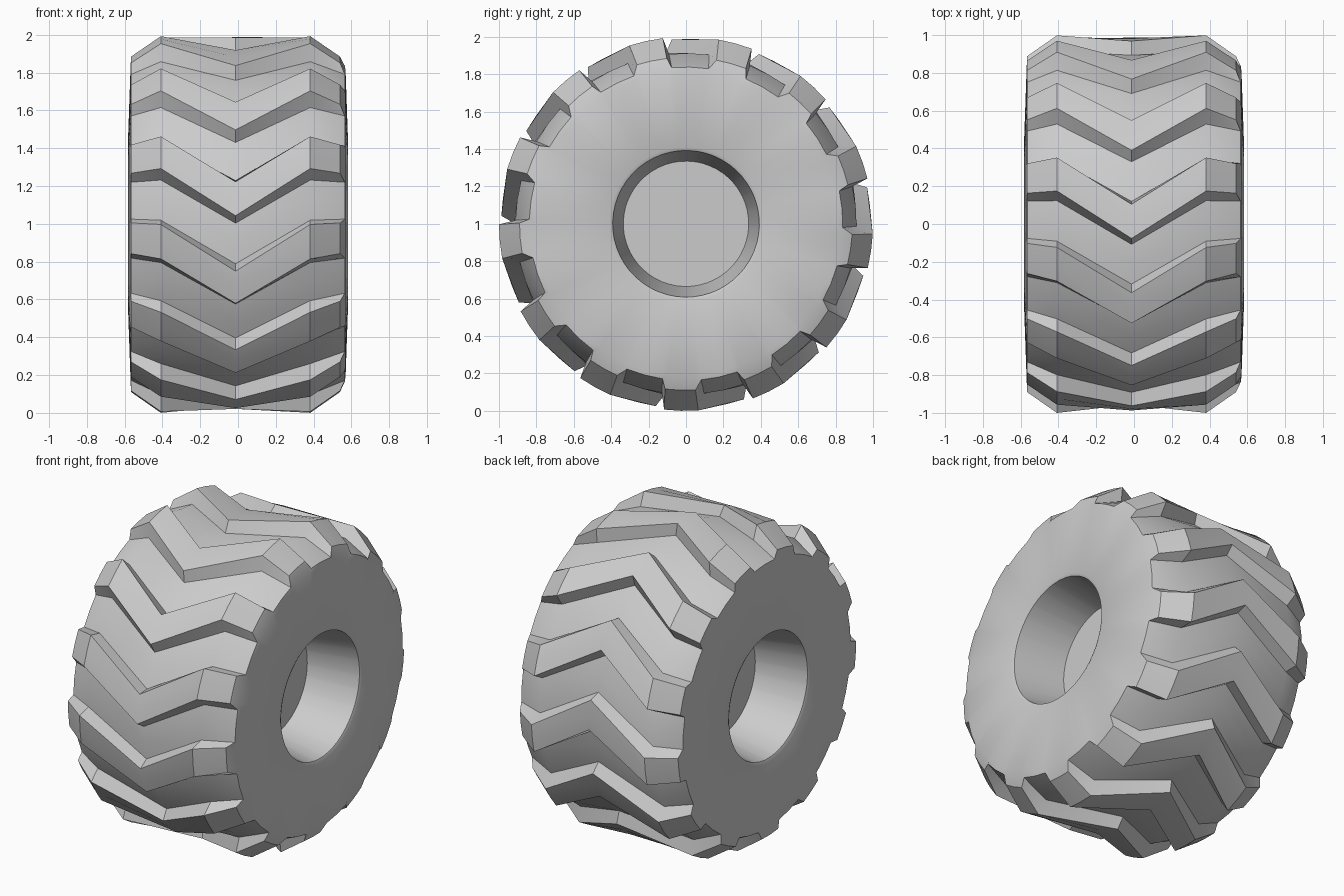
import bpy, bmesh
from math import sin, cos, radians

if "Cube" in bpy.data.objects:
    bpy.data.objects.remove(bpy.data.objects["Cube"])

LUGS = 13
PITCH = 360 / LUGS
SHIFT = -0.013                      # tread centre line is slightly off x = 0

# one tread period: (angle below the lug's leading edge, 1 = lug top / 0 = groove floor)
PERIOD = [(0, 1), (5.2, 1), (10.5, 1), (12.8, 0), (19.5, 0), (26.3, 0)]

# half cross-section: (x, groove radius, lug radius, sweep angle of the chevron)
TREAD = [(0.0, 0.920, 0.988, 13.0),
         (0.395, 0.912, 1.000, 27.5),
         (0.553, 0.838, 0.890, 28.0)]
# sidewall and hub recess: (x, radius)
SIDE = [(0.569, 0.81), (0.583, 0.41), (0.575, 0.392), (0.25, 0.335)]


def tyre_columns():
    """Columns running from the left hub floor over the tread to the right."""
    side = [(x, r, r, 28.0) for x, r in SIDE]
    right = [(x + SHIFT, a, b, s) for x, a, b, s in TREAD[1:]] + side
    left = [(-x + SHIFT, a, b, s) for x, a, b, s in TREAD[1:]]
    left += [(-x, a, b, s) for x, a, b, s in side]
    # groove floor meets the wider sidewall at the shoulder
    return left[::-1] + [(SHIFT,) + TREAD[0][1:]] + right


bm = bmesh.new()
cols = []
for x, r_floor, r_lug, sweep in tyre_columns():
    ring = []
    for i in range(LUGS):
        for down, up in PERIOD:
            a = radians(sweep - down - i * PITCH)
            r = r_lug if up else r_floor
            px = x
            if not up and 0.5 < abs(x) < 0.567:
                px = 0.565 if x > 0 else -0.565
            ring.append(bm.verts.new((px, -r * cos(a), 1 + r * sin(a))))
    cols.append(ring)

# skin between neighbouring columns
n = len(cols[0])
for a, b in zip(cols, cols[1:]):
    for j in range(n):
        k = (j + 1) % n
        bm.faces.new((a[j], a[k], b[k], b[j]))

# hub recess floors
bm.faces.new(cols[0])
bm.faces.new(cols[-1])
bmesh.ops.recalc_face_normals(bm, faces=bm.faces)

mesh = bpy.data.meshes.new("tractor_tyre")
bm.to_mesh(mesh)
bm.free()
tyre = bpy.data.objects.new("tractor_tyre", mesh)
bpy.context.collection.objects.link(tyre)

bpy.context.view_layer.objects.active = tyre
tyre.select_set(True)
bpy.ops.object.shade_smooth_by_angle(angle=radians(35))
